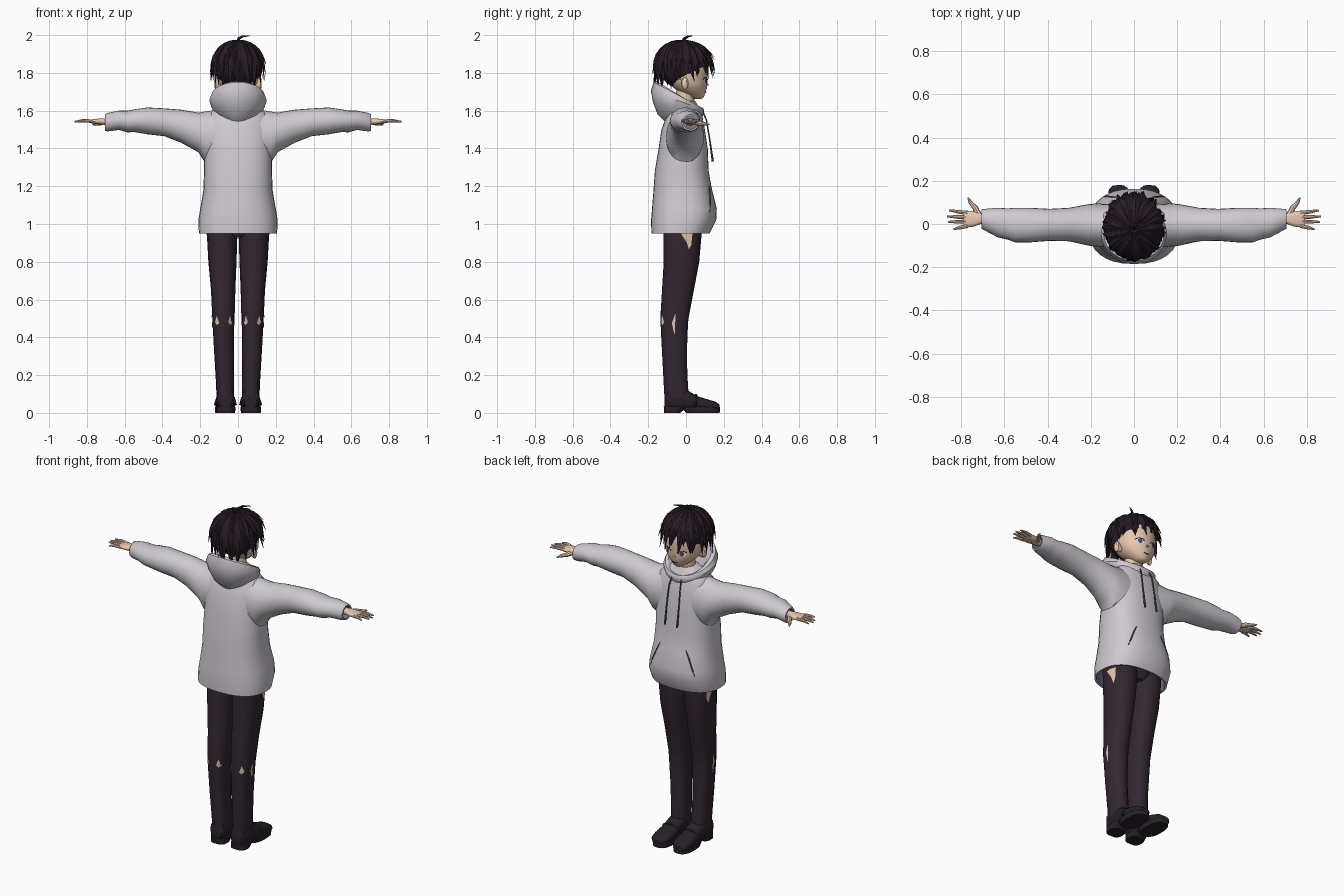
import bpy, bmesh, math, random
from math import sin, cos, pi, radians
from mathutils import Vector
from mathutils.bvhtree import BVHTree

random.seed(4)
if "Cube" in bpy.data.objects:
    bpy.data.objects.remove(bpy.data.objects["Cube"])


def material(name, rgb):
    m = bpy.data.materials.new(name)
    m.use_nodes = True
    m.diffuse_color = (*rgb, 1)
    bsdf = m.node_tree.nodes["Principled BSDF"]
    bsdf.inputs["Base Color"].default_value = (*rgb, 1)
    bsdf.inputs["Roughness"].default_value = 0.9
    return m


CLOTH = material("pale_grey_cloth", (0.62, 0.59, 0.64))
LINING = material("blue_grey_lining", (0.17, 0.18, 0.28))
CORD = material("dark_grey_cord", (0.09, 0.08, 0.1))
SKIN = material("skin", (0.87, 0.63, 0.46))
HAIR = material("plum_black_hair", (0.021, 0.011, 0.02))
TROUSER = material("dark_plum_trousers", (0.032, 0.02, 0.031))
SHOE = material("dark_shoe_leather", (0.022, 0.014, 0.022))
WHITE = material("eye_white", (0.8, 0.78, 0.8))
IRIS = material("violet_iris", (0.1, 0.06, 0.16))
made = []


def finish(name, bm, mats, mirror=False):
    bmesh.ops.recalc_face_normals(bm, faces=bm.faces)
    me = bpy.data.meshes.new(name)
    bm.to_mesh(me)
    bm.free()
    for m in mats:
        me.materials.append(m)
    ob = bpy.data.objects.new(name, me)
    bpy.context.collection.objects.link(ob)
    if mirror:
        ob.modifiers.new("Mirror", "MIRROR").use_mirror_merge = False
    made.append(ob)
    return ob


def skin_rings(bm, rings):
    """Bridge closed rings of points and cap both ends; returns the faces."""
    vs = [[bm.verts.new(p) for p in r] for r in rings]
    n = len(vs[0])
    faces = [bm.faces.new((a[i], a[(i + 1) % n], b[(i + 1) % n], b[i]))
             for a, b in zip(vs, vs[1:]) for i in range(n)]
    return faces + [bm.faces.new(vs[-1]), bm.faces.new(vs[0])]


def loft(name, axis, rings, mats, n=24, power=2, mirror=False, inside=0):
    """Rings (t, u0, u1, v0, v1[, tilt]): bounds across the axis; tilt moves the -v side."""
    pts = []
    for t, u0, u1, v0, v1, *tilt in rings:
        ring = []
        for i in range(n):
            c, s = cos(2 * pi * i / n), sin(2 * pi * i / n)
            u = (u0 + u1) / 2 + (u1 - u0) / 2 * math.copysign(abs(c) ** (2 / power), c)
            v = (v0 + v1) / 2 + (v1 - v0) / 2 * math.copysign(abs(s) ** (2 / power), s)
            k = t + (tilt[0] * (1 - s) / 2 if tilt else 0)
            ring.append({"x": (k, u, v), "y": (u, k, v), "z": (u, v, k)}[axis])
        pts.append(ring)
    bm = bmesh.new()
    faces = skin_rings(bm, pts)
    if inside:
        for f in faces[-1 - n * inside - 1:-1]:
            f.material_index = 1
    return finish(name, bm, mats, mirror)


def tube(name, points, radii, mat, n=8, mirror=True):
    pts = [Vector(p) for p in points]
    rings = []
    for i, p in enumerate(pts):
        d = pts[min(i + 1, len(pts) - 1)] - pts[max(i - 1, 0)]
        q = d.to_track_quat("Z", "Y")
        rings.append([p + q @ Vector((cos(a), sin(a), 0)) * radii[i]
                      for a in (2 * pi * k / n for k in range(n))])
    bm = bmesh.new()
    skin_rings(bm, rings)
    return finish(name, bm, [mat], mirror)


def project(target, direction, points, lift):
    """Drop flat points along a direction onto the surface of a part."""
    tree = BVHTree.FromPolygons([v.co for v in target.data.vertices],
                                [p.vertices for p in target.data.polygons])
    d = Vector(direction)
    out = []
    for a, z in points:
        start = Vector((0, a, z)) if d.x else Vector((a, 0, z))
        hit = tree.ray_cast(start - d, d)[0]
        if hit is not None:
            out.append(hit - d * lift)
    return out


def patch(name, target, direction, points, mat, lift=0.003, mirror=True):
    mid = (sum(p[0] for p in points) / len(points), sum(p[1] for p in points) / len(points))
    *rim, centre = project(target, direction, list(points) + [mid], lift)
    bm = bmesh.new()
    vs, c = [bm.verts.new(p) for p in rim], bm.verts.new(centre)
    for i in range(len(vs)):
        bm.faces.new((vs[i - 1], vs[i], c))
    ob = finish(name, bm, [mat], mirror)
    if (ob.data.polygons[0].normal @ Vector(direction)) > 0:
        ob.data.flip_normals()


def oval(x, z, rx, rz, n=14):
    return [(x + rx * cos(2 * pi * i / n), z + rz * sin(2 * pi * i / n)) for i in range(n)]


# Hoodie body and sleeves, with lining inside the openings
body = loft("hoodie_body", "z", [
    (1.65, -.06, .06, -.06, .05), (1.615, -.12, .12, -.08, .07), (1.58, -.16, .16, -.1, .085),
    (1.5, -.172, .172, -.13, .1), (1.4, -.178, .178, -.145, .115), (1.28, -.18, .18, -.165, .12),
    (1.18, -.183, .183, -.172, .138), (1.08, -.2, .2, -.18, .163), (1.02, -.21, .21, -.185, .16),
    (.95, -.207, .207, -.183, .125), (.952, -.197, .197, -.173, .115),
    (1.04, -.19, .19, -.165, .11)], [CLOTH, LINING], n=32, power=2.4, inside=1)
loft("sleeve", "x", [
    (.08, -.11, .09, 1.31, 1.61), (.175, -.105, .095, 1.325, 1.595), (.21, -.1, .092, 1.38, 1.59),
    (.3, -.08, .075, 1.43, 1.605), (.39, -.078, .07, 1.465, 1.612), (.48, -.085, .075, 1.475, 1.617),
    (.55, -.085, .075, 1.487, 1.607), (.585, -.072, .072, 1.485, 1.6), (.63, -.062, .075, 1.498, 1.6),
    (.69, -.03, .07, 1.49, 1.588), (.705, -.022, .068, 1.493, 1.58), (.705, -.014, .06, 1.501, 1.572),
    (.66, -.014, .06, 1.501, 1.572)], [CLOTH, LINING], mirror=True, inside=1)

# Hood lying open on the shoulders, rim high at the nape and low at the throat
loft("hood", "z", [
    (1.55, -.07, .07, -.11, .06, -.01), (1.565, -.11, .11, -.15, .085, .015),
    (1.585, -.14, .14, -.175, .095, .06), (1.605, -.152, .152, -.186, .095, .1),
    (1.615, -.14, .14, -.172, .088, .135), (1.612, -.12, .12, -.155, .08, .145),
    (1.605, -.1, .1, -.13, .065, .11), (1.59, -.075, .075, -.09, .05, .03)], [CLOTH], n=28)

# Drawstrings and pocket seams
tube("drawstring", [(.03, .085, 1.605), (.037, .108, 1.55), (.04, .125, 1.45), (.04, .142, 1.33)],
     [.004, .004, .004, .006], CORD)
pocket = project(body, (0, -1, 0), [(.085, 1.2), (.105, 1.16), (.13, 1.1), (.145, 1.06)], .001)
tube("pocket_seam", pocket, [.002, .004, .004, .002], CORD, n=6)

# Trouser legs, joined at a hidden hip
leg = loft("trouser_leg", "z", [
    (1.05, 0, .165, -.12, .085), (.95, .003, .165, -.118, .083), (.8, .008, .157, -.118, .07),
    (.65, .014, .143, -.127, .042), (.5, .018, .136, -.136, .013), (.46, .02, .134, -.134, .01),
    (.3, .022, .125, -.126, .004), (.15, .02, .116, -.118, .01), (.08, .022, .114, -.114, .016)],
    [TROUSER], n=16, power=2.3, mirror=True)
loft("hips", "z", [(.93, -.03, .03, -.1, .06), (.97, -.15, .15, -.115, .08),
                   (1.05, -.16, .16, -.12, .09)], [TROUSER])

# Skin showing at the hips and knees
patch("hip_skin", leg, (-1, 0, 0), [(-.03, .955), (0, .96), (.035, .955), (.028, .89), (.015, .865),
                                   (.005, .9)], SKIN)
patch("knee_side_skin", leg, (-1, 0, 0), [(-.075, .475), (-.055, .53), (-.057, .48), (-.06, .41)], SKIN)
for x in (.042, .112):
    patch("knee_back_skin", leg, (0, 1, 0), [(x - .012, .475), (x, .515), (x + .01, .48), (x, .465)], SKIN)

# Shoes: upper, sole and a separate heel
loft("shoe_upper", "y", [
    (-.114, .035, .1, .03, .09), (-.1, .022, .112, .018, .125), (-.03, .02, .114, .018, .13),
    (.015, .018, .116, .018, .115), (.06, .014, .12, .018, .088), (.12, .014, .122, .018, .07),
    (.16, .024, .116, .018, .058), (.178, .045, .098, .02, .042)], [SHOE], n=16, power=2.6, mirror=True)
loft("shoe_sole", "z", [(.0, .016, .12, .0, .178), (.022, .013, .123, -.015, .181),
                        (.03, .014, .122, -.02, .18)], [SHOE], power=2.6, mirror=True)
loft("shoe_heel", "z", [(0, .02, .114, -.116, -.03), (.035, .018, .116, -.118, .01)],
     [SHOE], power=3, mirror=True)
tube("shoe_strap", [(.012, .05, .04), (.022, .05, .078), (.066, .052, .094), (.11, .05, .078),
                    (.122, .05, .04)], [.008] * 5, SHOE, n=6)

# Hands
loft("palm", "x", [(.66, .0, .045, 1.522, 1.56), (.71, .0, .05, 1.525, 1.56), (.74, -.012, .058, 1.528, 1.558),
                   (.775, -.016, .062, 1.533, 1.554), (.79, -.01, .056, 1.537, 1.55)],
     [SKIN], n=14, power=2.4, mirror=True)
for i, tip in enumerate([(.855, .063), (.866, .035), (.86, .01), (.835, -.024)]):
    y = .051 - .02 * i
    tube("finger", [(.77, y, 1.544), ((.775 + tip[0]) / 2, (y + tip[1]) / 2, 1.547), (*tip, 1.542)],
         [.0095, .0085, .004], SKIN)
tube("thumb", [(.715, .035, 1.54), (.735, .075, 1.534), (.757, .1, 1.53), (.768, .122, 1.527)],
     [.015, .013, .009, .004], SKIN)

# Head, neck, ears and nose
head = loft("head", "z", [
    (1.662, -.018, .018, .045, .082), (1.672, -.036, .036, .015, .094), (1.695, -.064, .064, -.03, .103),
    (1.72, -.09, .09, -.065, .111), (1.745, -.104, .104, -.085, .113), (1.77, -.11, .11, -.1, .113),
    (1.81, -.114, .114, -.11, .12), (1.86, -.11, .11, -.11, .115), (1.91, -.08, .08, -.08, .08)],
    [SKIN], n=28)
tube("neck", [(0, -.02, 1.55), (0, -.008, 1.63), (0, 0, 1.72)], [.06, .05, .05], SKIN, n=16, mirror=False)
loft("ear", "x", [(.095, -.012, .012, 1.715, 1.765), (.118, -.025, .012, 1.712, 1.778),
                  (.125, -.022, .004, 1.722, 1.77)], [SKIN], n=12, mirror=True)
tube("nose", [(0, .103, 1.752), (0, .113, 1.735), (0, .106, 1.724)], [.003, .009, .005], SKIN, mirror=False)

# Painted face details
patch("eye_white_plate", head, (0, -1, 0), oval(.046, 1.759, .022, .015), WHITE, .002)
patch("iris_plate", head, (0, -1, 0), oval(.045, 1.759, .012, .015), IRIS, .004)
for label, line in (("lash", [(.02, 1.764), (.032, 1.774), (.052, 1.776), (.07, 1.766)]),
                    ("mouth", [(0, 1.695), (.008, 1.695), (.016, 1.697)])):
    tube(label, project(head, (0, -1, 0), line, .003), [.002] * len(line), HAIR, n=6)

# Scalp under the hair
bm = bmesh.new()
bmesh.ops.create_uvsphere(bm, u_segments=24, v_segments=14, radius=1)
for v in bm.verts:
    v.co = Vector((v.co.x * .124, v.co.y * .132 - .015, v.co.z * .122 + 1.838))
finish("scalp_hair", bm, [HAIR])


# Pointed hair locks running from the crown over the skull
def lock(bm, phi, end, width, size, flare):
    rings, steps = [], 7
    turn = random.uniform(-.2, .2)
    for i in range(steps + 1):
        t = i / steps
        th = .12 + (end - .12) * t
        a = phi + turn * t * t
        r = sin(min(th, pi / 2)) * size + flare * t ** 3
        h = cos(th) if th < pi / 2 else pi / 2 - th
        p = Vector((.131 * r * cos(a), .146 * r * sin(a) - .006 - .02 * (1 - t), 1.83 + .137 * h * size))
        out = Vector((sin(min(th, pi / 2)) * cos(a), sin(min(th, pi / 2)) * sin(a), max(h, 0))).normalized()
        side = Vector((-sin(a), cos(a), 0))
        w = width * (.35 + .9 * t if t < .55 else (1 - t) * 1.85) + .0006
        rings.append([p + side * w, p + out * w * .4, p - side * w, p - out * w * .3])
    skin_rings(bm, rings)


bm = bmesh.new()
for count, size, lift, width in ((26, 1.0, 0, .03), (24, 1.03, .35, .027), (16, 1.04, .75, .026)):
    for k in range(count):
        phi = 2 * pi * (k + random.uniform(-.25, .25)) / count
        drop = .085 - .04 * sin(phi) + random.uniform(-.02, .022)
        lock(bm, phi, pi / 2 + drop / .137 - lift, width, size, random.uniform(.02, .13))
finish("hair_locks", bm, [HAIR])
tube("stray_lock", [(0, -.02, 1.955), (.004, -.008, 1.982), (.025, .012, 1.994), (.062, .035, 1.996)],
     [.01, .008, .006, .001], HAIR, n=6, mirror=False)

# Shade smooth, keeping creases sharp
bpy.ops.object.select_all(action="DESELECT")
for ob in made:
    ob.select_set(True)
bpy.context.view_layer.objects.active = made[0]
bpy.ops.object.shade_smooth_by_angle(angle=radians(40))
